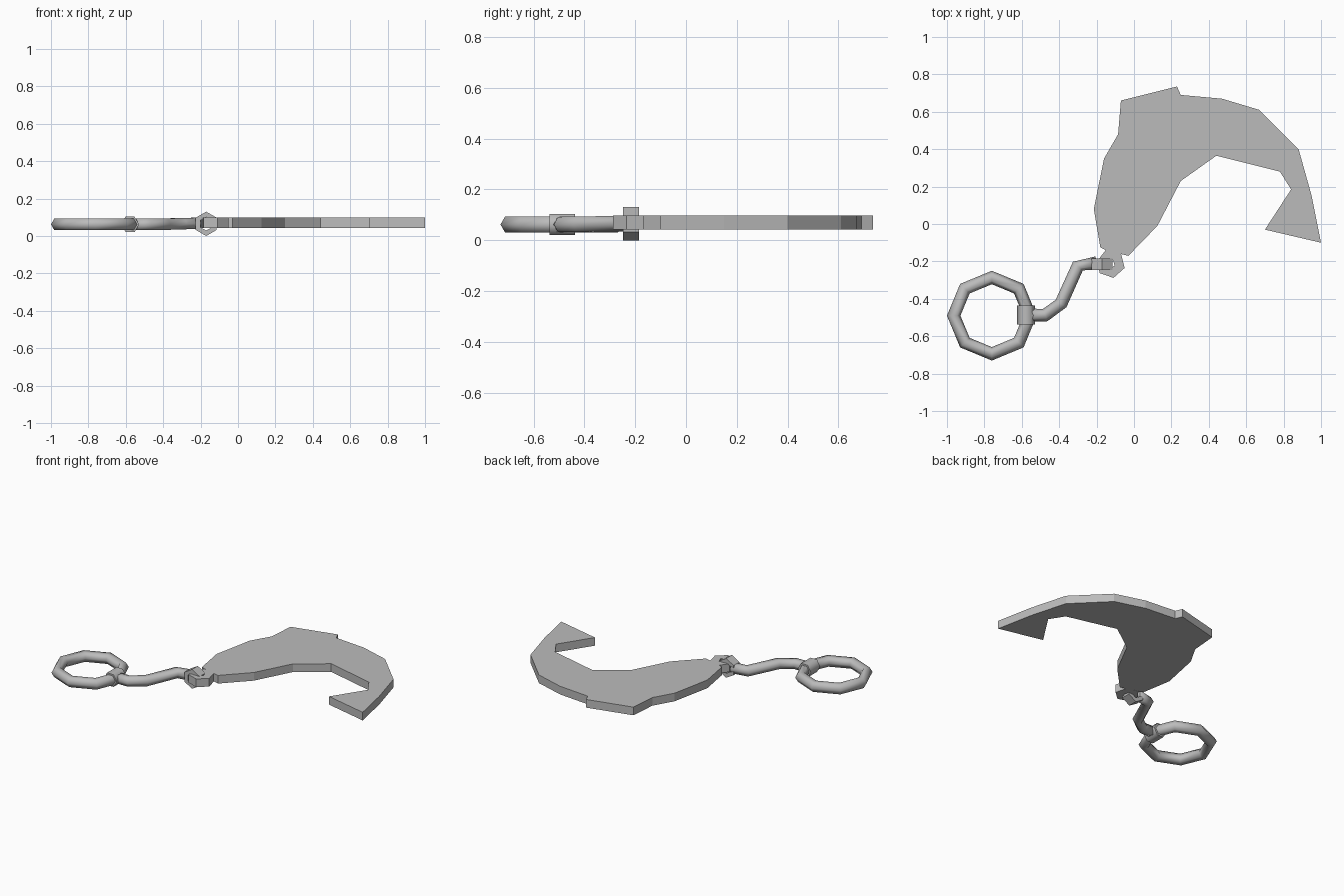
import bpy, bmesh, math
from math import cos, sin, tau
from mathutils import Vector

if "Cube" in bpy.data.objects:
    bpy.data.objects.remove(bpy.data.objects["Cube"])

metal = bpy.data.materials.new("brushed_grey_metal")
metal.use_nodes = True
GREY = (0.5, 0.5, 0.5, 1)
metal.diffuse_color = GREY
metal.node_tree.nodes["Principled BSDF"].inputs["Base Color"].default_value = GREY


def finish(name, bm, smooth=False):
    bmesh.ops.recalc_face_normals(bm, faces=bm.faces)
    mesh = bpy.data.meshes.new(name)
    bm.to_mesh(mesh)
    bm.free()
    for p in mesh.polygons:
        p.use_smooth = smooth
    mesh.materials.append(metal)
    ob = bpy.data.objects.new(name, mesh)
    bpy.context.collection.objects.link(ob)
    return ob


def slab(name, outline, z0, z1):
    """Extruded flat outline."""
    bm = bmesh.new()
    face = bm.faces.new([bm.verts.new((x, y, z0)) for x, y in outline])
    new = bmesh.ops.extrude_face_region(bm, geom=[face])["geom"]
    bmesh.ops.translate(bm, vec=(0, 0, z1 - z0),
                        verts=[v for v in new if isinstance(v, bmesh.types.BMVert)])
    bmesh.ops.triangulate(bm, faces=[f for f in bm.faces if len(f.verts) > 4])
    return finish(name, bm)


def band(name, outer, inner, offset):
    """Flat ring between two matching loops, given thickness along offset."""
    bm = bmesh.new()
    off = Vector(offset)
    loops = [[bm.verts.new(Vector(p) + s * off) for p in loop]
             for loop, s in ((outer, -1), (outer, 1), (inner, 1), (inner, -1))]
    n = len(outer)
    for a, b in zip(loops, loops[1:] + loops[:1]):
        for i in range(n):
            j = (i + 1) % n
            bm.faces.new((a[i], a[j], b[j], b[i]))
    return finish(name, bm)


def tube(name, path, radius, closed=False, sides=6):
    """Mitred six-sided tube following a level path."""
    bm = bmesh.new()
    pts = [Vector(p) for p in path]
    n = len(pts)
    rings = []
    for i, p in enumerate(pts):
        a = pts[i - 1] if closed or i > 0 else p
        b = pts[(i + 1) % n] if closed or i < n - 1 else p
        side = (b - a).cross(Vector((0, 0, 1))).normalized()
        rings.append([bm.verts.new(p + side * radius * cos(tau * k / sides)
                                   + Vector((0, 0, radius * sin(tau * k / sides))))
                      for k in range(sides)])
    for i in range(n if closed else n - 1):
        r, s = rings[i], rings[(i + 1) % n]
        for k in range(sides):
            m = (k + 1) % sides
            bm.faces.new((r[k], r[m], s[m], s[k]))
    if not closed:
        bm.faces.new(rings[0])
        bm.faces.new(rings[-1])
    return finish(name, bm, True)


# Curved hook-shaped plate
slab("hook_plate", [
    (-0.07, 0.66), (0.23, 0.735), (0.25, 0.69), (0.47, 0.67), (0.67, 0.61),
    (0.88, 0.40), (0.95, 0.15), (1.0, -0.10), (0.70, -0.03), (0.84, 0.185),
    (0.78, 0.28), (0.44, 0.365), (0.25, 0.23), (0.125, -0.01), (-0.03, -0.17),
    (-0.07, -0.16), (-0.15, -0.14), (-0.18, -0.125), (-0.215, 0.08),
    (-0.16, 0.35), (-0.085, 0.48)], 0.043, 0.098)

# Pierced tab joining the plate to the link
tab = [(-0.148, -0.135, 0.07), (-0.07, -0.155, 0.07), (-0.05, -0.235, 0.07),
       (-0.11, -0.288, 0.07), (-0.185, -0.262, 0.07), (-0.19, -0.19, 0.07)]
hole = Vector((-0.135, -0.215, 0.07))
band("plate_tab", tab, [hole + (Vector(p) - hole) * 0.36 for p in tab], (0, 0, 0.0275))


# Upright six-sided link through the tab
def upright_hex(r):
    return [(-0.17 + r * sin(tau * k / 6), -0.216, 0.065 + r * cos(tau * k / 6))
            for k in range(6)]


band("upright_link", upright_hex(0.065), upright_hex(0.036), (0, 0.031, 0))

# Bent connecting rod
tube("bent_rod", [(-0.56, -0.487, 0.062), (-0.475, -0.487, 0.062), (-0.39, -0.425, 0.063),
                  (-0.30, -0.225, 0.066), (-0.20, -0.208, 0.068)], 0.035)

# Eight-sided key ring
tube("key_ring", [(-0.76 + 0.204 * cos(tau * k / 8), -0.49 + 0.204 * sin(tau * k / 8), 0.062)
                  for k in range(8)], 0.036, closed=True)

# Collar clasping the ring
tube("ring_collar", [(-0.577, -0.537, 0.062), (-0.577, -0.437, 0.062)], 0.048)
for p in bpy.data.objects["ring_collar"].data.polygons:
    p.use_smooth = len(p.vertices) == 4
bpy.data.objects["ring_collar"].data.set_sharp_from_angle(angle=math.radians(65))
